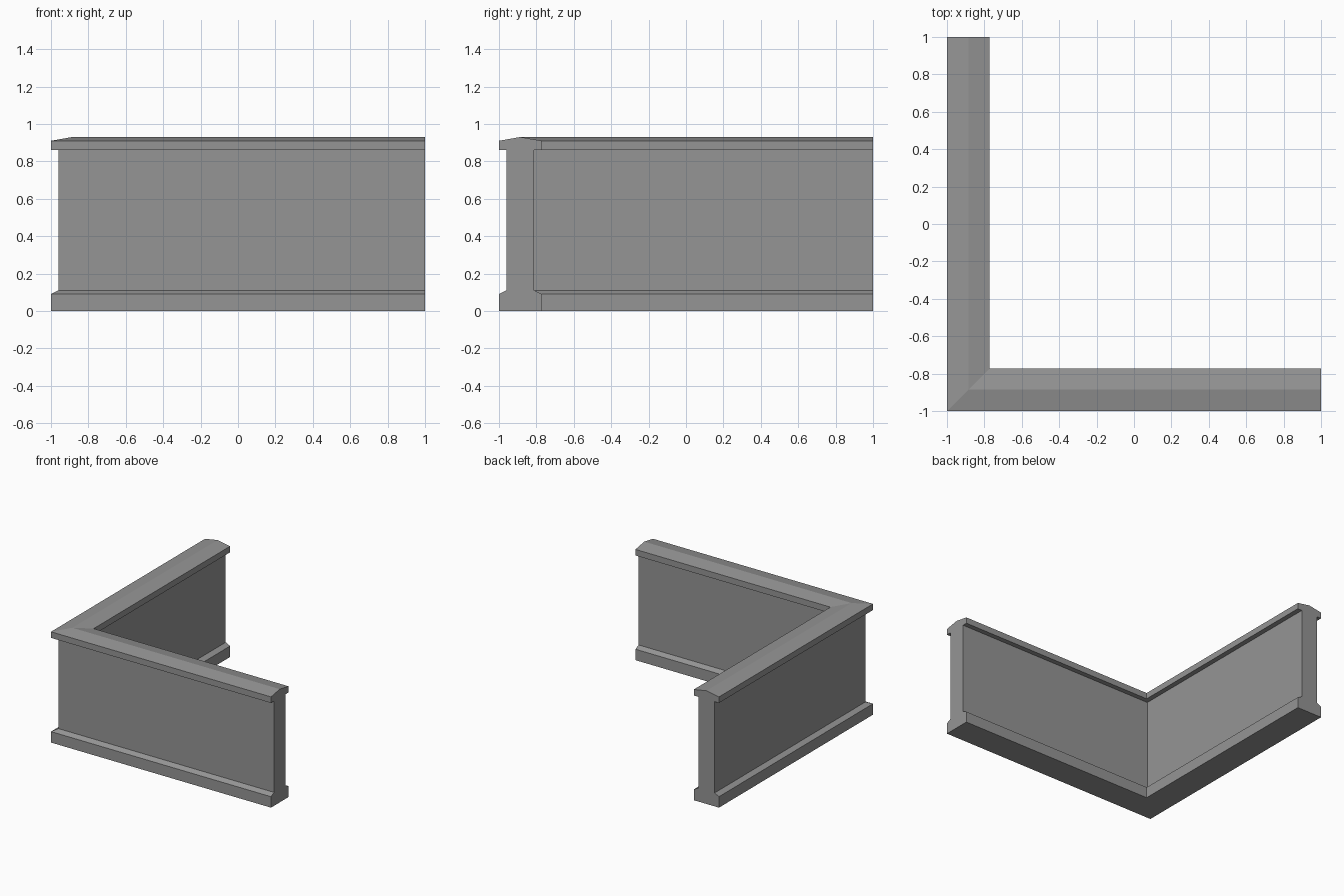
import bpy
import bmesh

cube = bpy.data.objects.get("Cube")
if cube:
    bpy.data.objects.remove(cube, do_unlink=True)

# Plain grey for the whole wall
grey = bpy.data.materials.new("stone grey")
grey.use_nodes = True
colour = (0.3, 0.3, 0.3, 1)
grey.diffuse_color = colour
grey.node_tree.nodes["Principled BSDF"].inputs["Base Color"].default_value = colour

# Wall section: plinth, panel and ridged coping, as (inset from outer edge, height)
WIDTH = 0.228
INSET = 0.04
half = [(0, 0), (0, 0.09), (INSET, 0.11), (INSET, 0.86), (0, 0.86), (0, 0.91)]
ridge = [(WIDTH / 2, 0.93)]
section = half + ridge + [(WIDTH - d, z) for d, z in reversed(half)]

# Sweep the section along the L, mitred at the outer corner
stations = [
    lambda d: (1, d - 1),
    lambda d: (d - 1, d - 1),
    lambda d: (d - 1, 1),
]
bm = bmesh.new()
rings = [[bm.verts.new((*place(d), z)) for d, z in section] for place in stations]
count = len(section)
for a, b in zip(rings, rings[1:]):
    for i in range(count):
        j = (i + 1) % count
        bm.faces.new((a[i], a[j], b[j], b[i]))

# Close both ends
bm.faces.new(rings[0])
bm.faces.new(rings[-1])
bmesh.ops.recalc_face_normals(bm, faces=bm.faces)

mesh = bpy.data.meshes.new("corner_wall")
bm.to_mesh(mesh)
bm.free()
mesh.materials.append(grey)
wall = bpy.data.objects.new("corner_wall", mesh)
bpy.context.collection.objects.link(wall)
